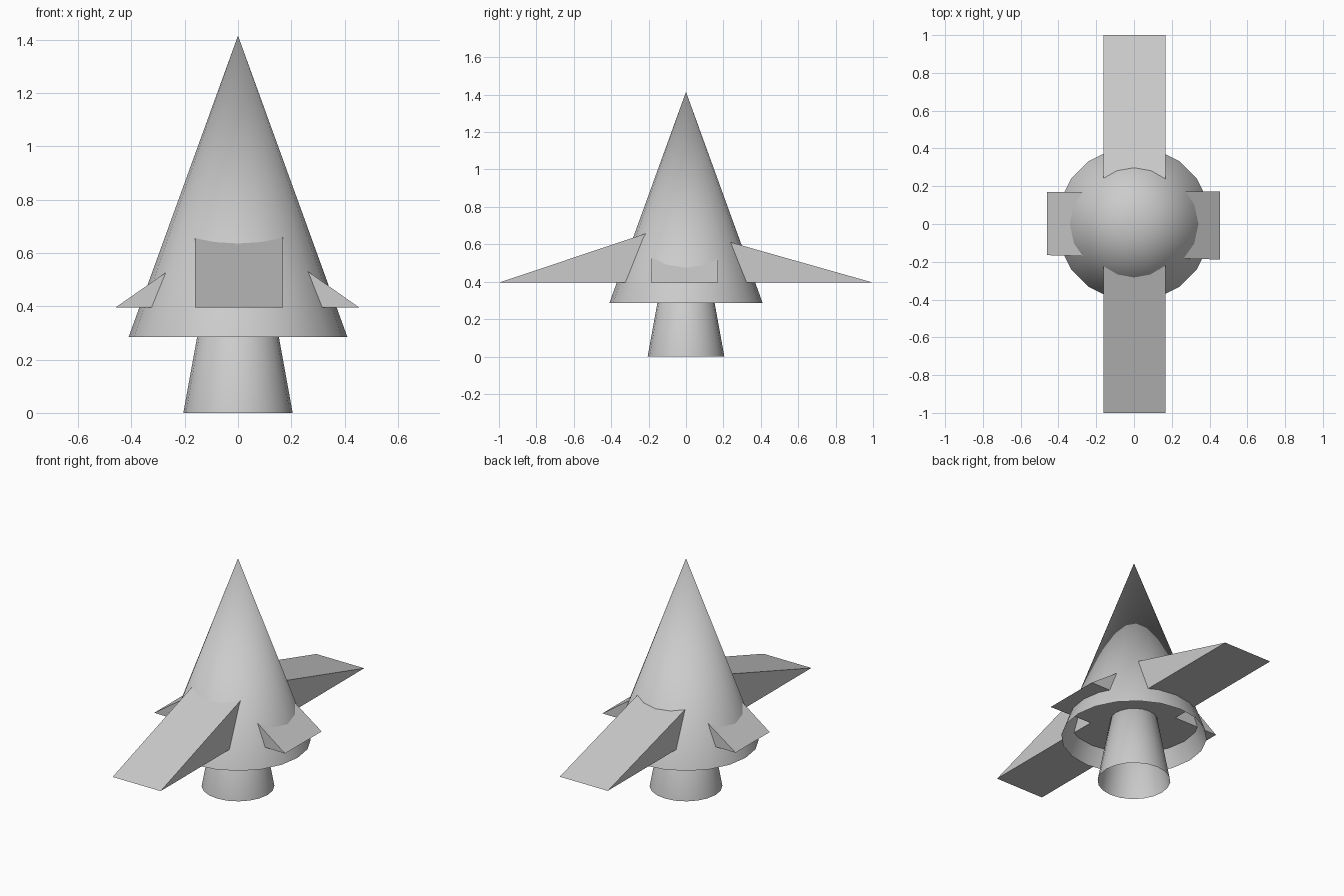
import bpy, bmesh
from mathutils import Matrix

if "Cube" in bpy.data.objects:
    bpy.data.objects.remove(bpy.data.objects["Cube"])


def finish(name, bm, smooth):
    bmesh.ops.recalc_face_normals(bm, faces=bm.faces)
    for f in bm.faces:
        f.smooth = smooth
    me = bpy.data.meshes.new(name)
    bm.to_mesh(me)
    bm.free()
    ob = bpy.data.objects.new(name, me)
    bpy.context.collection.objects.link(ob)
    return ob


def open_cone(name, radius, z0, height):
    """Smooth cone without a base cap."""
    bm = bmesh.new()
    bmesh.ops.create_cone(bm, cap_ends=False, segments=20, radius1=radius,
                          radius2=0, depth=height,
                          matrix=Matrix.Translation((0, 0, z0 + height / 2)))
    bmesh.ops.remove_doubles(bm, verts=bm.verts, dist=1e-4)
    ob = finish(name, bm, True)
    # outward normals on the open shell
    me = ob.data
    if me.polygons[0].normal.dot(me.polygons[0].center) < 0:
        me.flip_normals()
    return ob


def wedge(name, sections):
    """Triangular prism lofted between two triangular end sections."""
    bm = bmesh.new()
    a, b = [[bm.verts.new(p) for p in s] for s in sections]
    bm.faces.new(a)
    bm.faces.new(b)
    for i in range(3):
        j = (i + 1) % 3
        bm.faces.new((a[i], a[j], b[j], b[i]))
    return finish(name, bm, False)


# body and exhaust: same height, exhaust is half as wide and lower
open_cone("body_cone", 0.41, 0.285, 1.13)
open_cone("exhaust_cone", 0.205, 0.0, 1.13)

# long wings, front to back, ridge hidden inside the body
wedge("long_wings", [[(x, -1, 0.395), (x, 1, 0.395), (x, -0.084, 0.702)]
                     for x in (-0.162, 0.168)])

# short side fins, left to right
wedge("side_fins", [[(-0.46, yl, 0.395), (0.455, yr, 0.395),
                     (0, (yl + yr) / 2, 0.715)]
                    for yl, yr in ((-0.165, -0.188), (0.17, 0.172))])
